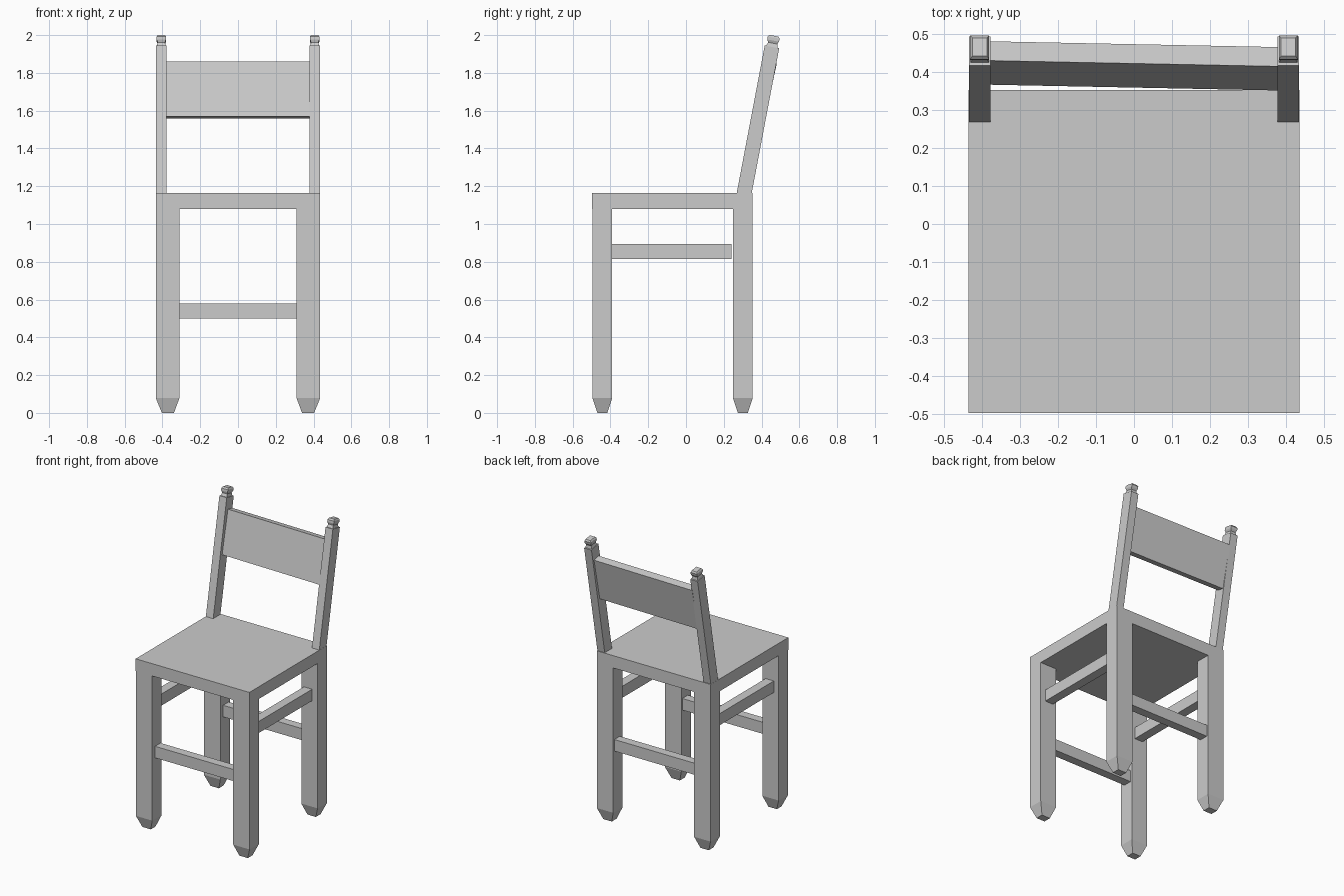
import bpy, bmesh
from math import atan2
from mathutils import Matrix

if "Cube" in bpy.data.objects:
    bpy.data.objects.remove(bpy.data.objects["Cube"])


def loft(name, sections, matrix=Matrix(), mirror=True):
    """Stack of rectangles (height, centre x, centre y, half x, half y), capped."""
    bm = bmesh.new()
    rings = []
    for h, cx, cy, hx, hy in sections:
        rings.append([bm.verts.new(matrix @ Matrix.Translation((cx + sx * hx, cy + sy * hy, h)).translation)
                      for sx, sy in ((-1, -1), (1, -1), (1, 1), (-1, 1))])
    bm.faces.new(rings[0][::-1])
    bm.faces.new(rings[-1])
    for a, b in zip(rings, rings[1:]):
        for i in range(4):
            j = (i + 1) % 4
            bm.faces.new((a[i], a[j], b[j], b[i]))
    bmesh.ops.recalc_face_normals(bm, faces=bm.faces)
    mesh = bpy.data.meshes.new(name)
    bm.to_mesh(mesh)
    bm.free()
    obj = bpy.data.objects.new(name, mesh)
    bpy.context.collection.objects.link(obj)
    if mirror:
        obj.modifiers.new("Mirror", 'MIRROR').use_axis[0] = True
    return obj


def box(name, x, y, z, mirror=False):
    cx, cy = sum(x) / 2, sum(y) / 2
    hx, hy = (x[1] - x[0]) / 2, (y[1] - y[0]) / 2
    return loft(name, [(h, cx, cy, hx, hy) for h in z], mirror=mirror)


# Seat
box("seat", (-0.435, 0.435), (-0.497, 0.353), (1.08, 1.165))

# Legs with tapered feet
for name, cy in (("front_legs", -0.443), ("back_legs", 0.301)):
    loft(name, [(0, 0.371, cy, 0.032, 0.026),
                (0.078, 0.3725, cy, 0.0625, 0.052),
                (1.08, 0.3725, cy, 0.0625, 0.052)])

# Stretchers
box("front_stretcher", (-0.31, 0.31), (-0.463, -0.403), (0.5, 0.58))
box("back_stretcher", (-0.31, 0.31), (0.28, 0.34), (0.5, 0.58))
box("side_stretchers", (0.335, 0.398), (-0.392, 0.242), (0.815, 0.895), mirror=True)

# Leaning back posts, local z runs along the lean with its origin at the post top
lean = Matrix.Rotation(-atan2(0.148, 0.78), 4, 'X')
post_frame = Matrix.Translation((0.406, 0.455, 1.9375)) @ lean
loft("back_posts", [(h, 0, 0, 0.028, 0.039) for h in (-0.81, 0)], post_frame)

# Finials on the posts
loft("finials", [(0, 0, 0, 0.024, 0.031),
                 (0.02, 0, 0, 0.019, 0.025),
                 (0.034, 0, 0, 0.025, 0.031),
                 (0.05, 0, 0, 0.025, 0.032),
                 (0.06, 0, 0, 0.019, 0.024)], post_frame)

# Back panel, leaning and very slightly turned
panel_frame = (Matrix.Translation((0, 0.416, 1.71))
               @ Matrix.Rotation(-0.02, 4, 'Z')
               @ Matrix.Rotation(-atan2(0.063, 0.29), 4, 'X'))
loft("back_panel", [(h, 0, 0, 0.385, 0.026) for h in (-0.149, 0.149)], panel_frame, mirror=False)
